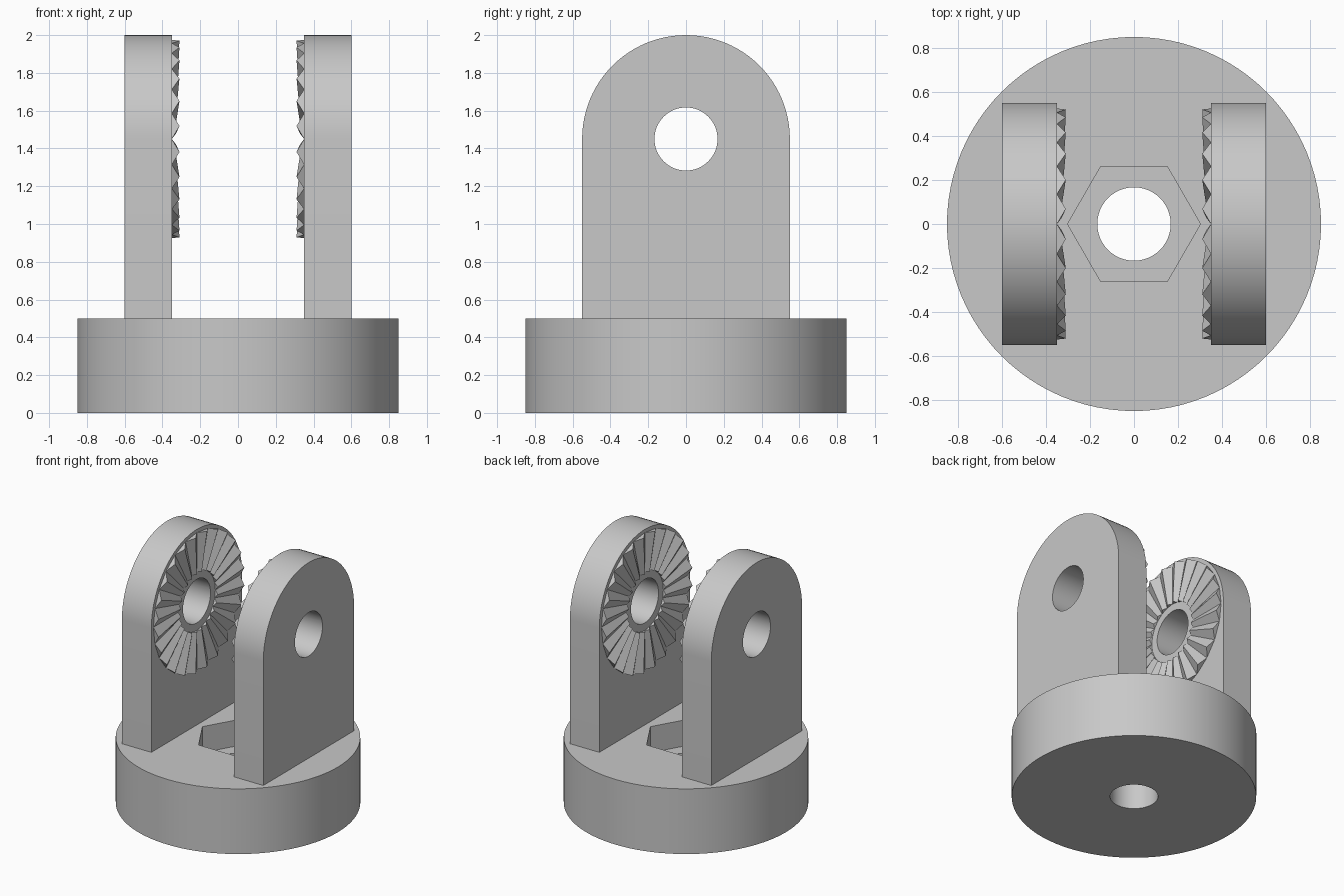
import bpy
import bmesh
import math
from mathutils import Vector

cube = bpy.data.objects.get("Cube")
if cube:
    bpy.data.objects.remove(cube, do_unlink=True)

grey = bpy.data.materials.new("plain_grey")
grey.use_nodes = True
COLOUR = (0.58, 0.58, 0.58, 1.0)
grey.diffuse_color = COLOUR
grey.node_tree.nodes["Principled BSDF"].inputs["Base Color"].default_value = COLOUR

PIVOT_Z = 1.45       # height of the pivot hole
HOLE_R = 0.167
BASE_TOP = 0.5
ARM_IN, ARM_OUT = 0.35, 0.6
ARM_R = 0.55


def finish(name, bm):
    bmesh.ops.recalc_face_normals(bm, faces=bm.faces)
    mesh = bpy.data.meshes.new(name)
    bm.to_mesh(mesh)
    bm.free()
    mesh.materials.append(grey)
    obj = bpy.data.objects.new(name, mesh)
    bpy.context.collection.objects.link(obj)
    return obj


def prism(name, outline, lo, hi, axis):
    """Extrude a 2D outline along z (outline in xy) or along x (outline in yz)."""
    def place(p, t):
        return (p[0], p[1], t) if axis == "z" else (t, p[0], p[1])
    bm = bmesh.new()
    face = bm.faces.new([bm.verts.new(place(p, lo)) for p in outline])
    new = bmesh.ops.extrude_face_region(bm, geom=[face])["geom"]
    shift = Vector(place((0, 0), hi - lo))
    bmesh.ops.translate(bm, vec=shift, verts=[v for v in new if isinstance(v, bmesh.types.BMVert)])
    return finish(name, bm)


def arc(radius, count, centre=(0, 0), start=0.0, sweep=2 * math.pi, closed=True):
    steps = count if closed else count - 1
    return [(centre[0] + radius * math.cos(start + sweep * i / steps),
             centre[1] + radius * math.sin(start + sweep * i / steps)) for i in range(count)]


def activate(obj):
    bpy.ops.object.select_all(action="DESELECT")
    obj.select_set(True)
    bpy.context.view_layer.objects.active = obj


def cut(obj, cutter):
    cutter.hide_render = True
    mod = obj.modifiers.new("cut", "BOOLEAN")
    mod.operation = "DIFFERENCE"
    mod.solver = "EXACT"
    mod.object = cutter
    activate(obj)
    bpy.ops.object.modifier_apply(modifier=mod.name)
    bpy.data.objects.remove(cutter, do_unlink=True)


def smooth(obj):
    activate(obj)
    bpy.ops.object.shade_smooth_by_angle(angle=math.radians(30))


# Round base with a hexagonal nut pocket and a bolt hole
base = prism("round_base", arc(0.85, 96), 0, BASE_TOP, "z")
cut(base, prism("nut_cutter", arc(0.302, 6), BASE_TOP - 0.2, BASE_TOP + 0.1, "z"))
cut(base, prism("bolt_cutter", arc(HOLE_R, 48), -0.1, BASE_TOP + 0.1, "z"))
smooth(base)


# Ring of radial wedge teeth, rising from the inner face of an arm
def tooth_ring(name, side, count=24, r_in=0.225, r_out=0.525, h_in=0.022, h_out=0.04):
    bm = bmesh.new()
    half = math.pi / count

    def point(radius, angle, height):
        return bm.verts.new((side * (ARM_IN - height), radius * math.cos(angle),
                             PIVOT_Z + radius * math.sin(angle)))

    for i in range(count):
        a = 2 * half * i
        inner = [point(r_in, a, 0), point(r_in, a + half, h_in), point(r_in, a + 2 * half, 0)]
        outer = [point(r_out, a, 0), point(r_out, a + half, h_out), point(r_out, a + 2 * half, 0)]
        bm.faces.new(inner)
        bm.faces.new(outer[::-1])
        for j in range(3):
            k = (j + 1) % 3
            bm.faces.new((inner[j], outer[j], outer[k], inner[k]))
    return finish(name, bm)


# Two upright arms with rounded tops and pivot holes
profile = [(-ARM_R, BASE_TOP), (ARM_R, BASE_TOP)]
profile += arc(ARM_R, 49, (0, PIVOT_Z), 0, math.pi, closed=False)
for label, side in (("left", 1), ("right", -1)):
    lo, hi = sorted((side * ARM_IN, side * ARM_OUT))
    arm = prism(label + "_arm", profile, lo, hi, "x")
    cut(arm, prism("pivot_cutter", arc(HOLE_R, 48, (0, PIVOT_Z)), lo - 0.1, hi + 0.1, "x"))
    smooth(arm)
    tooth_ring(label + "_tooth_ring", side)
